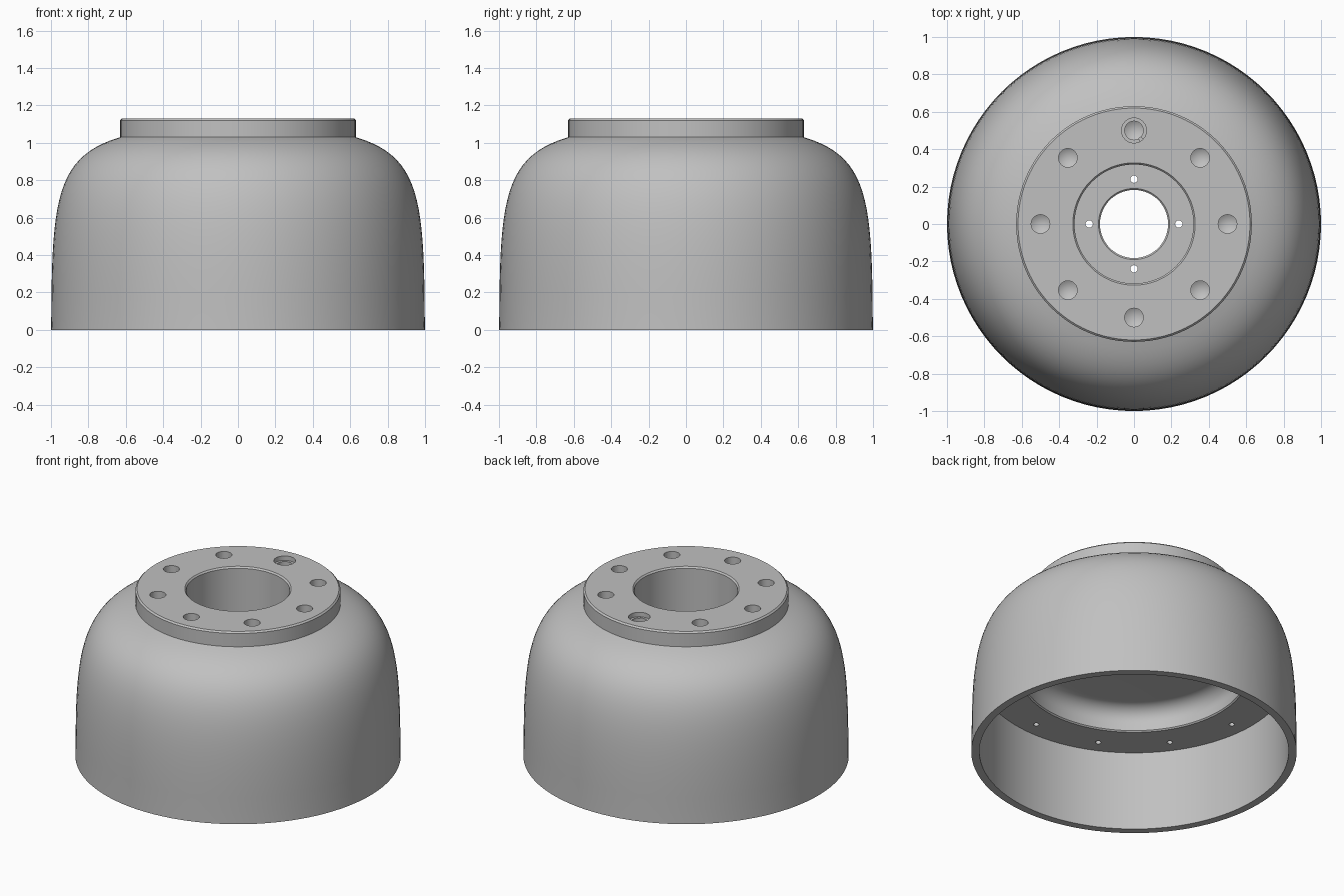
import bpy, bmesh
from math import pi, sin, cos, radians
from mathutils import Matrix, Vector, geometry

cube = bpy.data.objects.get("Cube")
if cube:
    bpy.data.objects.remove(cube, do_unlink=True)

# Single cast metal colour
metal = bpy.data.materials.new("cast_grey")
metal.use_nodes = True
metal.diffuse_color = (0.53, 0.53, 0.53, 1)
bsdf = metal.node_tree.nodes["Principled BSDF"]
bsdf.inputs["Base Color"].default_value = metal.diffuse_color
bsdf.inputs["Roughness"].default_value = 0.6


def revolve(bm, profile, steps):
    """Spin a closed (radius, height) profile around z; returns its vertices."""
    part = bmesh.new()
    verts = [part.verts.new((r, 0, z)) for r, z in profile]
    edges = [part.edges.new((verts[i - 1], verts[i])) for i in range(len(verts))]
    bmesh.ops.spin(part, geom=verts + edges, cent=(0, 0, 0), axis=(0, 0, 1),
                   angle=2 * pi, steps=steps)
    bmesh.ops.remove_doubles(part, verts=part.verts, dist=1e-4)
    bmesh.ops.dissolve_degenerate(part, edges=part.edges, dist=1e-5)
    bmesh.ops.recalc_face_normals(part, faces=part.faces)
    mesh = bpy.data.meshes.new("part")
    part.to_mesh(mesh)
    part.free()
    start = len(bm.verts)
    bm.from_mesh(mesh)
    bpy.data.meshes.remove(mesh)
    bm.verts.ensure_lookup_table()
    return bm.verts[start:]


def make_object(name, bm):
    mesh = bpy.data.meshes.new(name)
    bm.to_mesh(mesh)
    bm.free()
    mesh.materials.append(metal)
    obj = bpy.data.objects.new(name, mesh)
    bpy.context.collection.objects.link(obj)
    return obj


# Drum outline: rounded outer shell, flange, stepped bore, cavity
shell = [tuple(p) for p in geometry.interpolate_bezier(
    Vector((0.998, 0.09)), Vector((0.995, 0.72)),
    Vector((0.96, 0.93)), Vector((0.63, 1.03)), 22)]
flange = [(0.63, 1.12), (0.62, 1.13)]
bore = [(0.327, 1.13), (0.318, 1.12), (0.318, 0.75),
        (0.19, 0.75), (0.182, 0.742), (0.182, 0.70)]
fillet = [(0.59 + 0.1 * sin(a), 0.60 + 0.1 * cos(a))
          for a in [i * pi / 16 for i in range(9)]]
cavity = [(0.69, 0.548), (0.698, 0.54), (0.95, 0.54), (0.95, 0)]
bm = bmesh.new()
revolve(bm, [(1, 0)] + shell + flange + bore + fillet + cavity, 96)
drum = make_object("drum_housing", bm)

# Cutters for the bolt holes, locating hole, floor holes and ring holes
drill = [(0, 1.2), (0.05, 1.2), (0.05, 0.93), (0, 0.9)]
counterbore = [(0, 1.2), (0.067, 1.2), (0.067, 1.10), (0, 1.10)]
floor_hole = [(0, 0.8), (0.02, 0.8), (0.02, 0.65), (0, 0.65)]
ring_hole = [(0, 0.62), (0.018, 0.62), (0.018, 0.5), (0, 0.5)]

for name, profile, count, radius, offset, steps in (
        ("bolt_hole_cutter", drill, 8, 0.5, 90, 24),
        ("locating_hole_cutter", counterbore, 1, 0.5, 90, 24),
        ("floor_hole_cutter", floor_hole, 4, 0.24, 0, 12),
        ("ring_hole_cutter", ring_hole, 12, 0.85, 5, 12)):
    bm = bmesh.new()
    for i in range(count):
        angle = radians(offset) + 2 * pi * i / count
        shift = Matrix.Translation((radius * cos(angle), radius * sin(angle), 0))
        bmesh.ops.transform(bm, matrix=shift, verts=revolve(bm, profile, steps))
    cutter = make_object(name, bm)
    cutter.hide_render = True
    mod = drum.modifiers.new(name, "BOOLEAN")
    mod.operation = "DIFFERENCE"
    mod.solver = "EXACT"
    mod.object = cutter

# Bake the cuts and discard the cutters
bpy.context.view_layer.update()
graph = bpy.context.evaluated_depsgraph_get()
cut_mesh = bpy.data.meshes.new_from_object(drum.evaluated_get(graph))
cutters = [m.object for m in drum.modifiers]
drum.modifiers.clear()
drum.data = cut_mesh
for cutter in cutters:
    bpy.data.objects.remove(cutter, do_unlink=True)

# Smooth curved walls, keep machined edges crisp
bpy.ops.object.select_all(action="DESELECT")
drum.select_set(True)
bpy.context.view_layer.objects.active = drum
bpy.ops.object.shade_smooth_by_angle(angle=radians(35))
